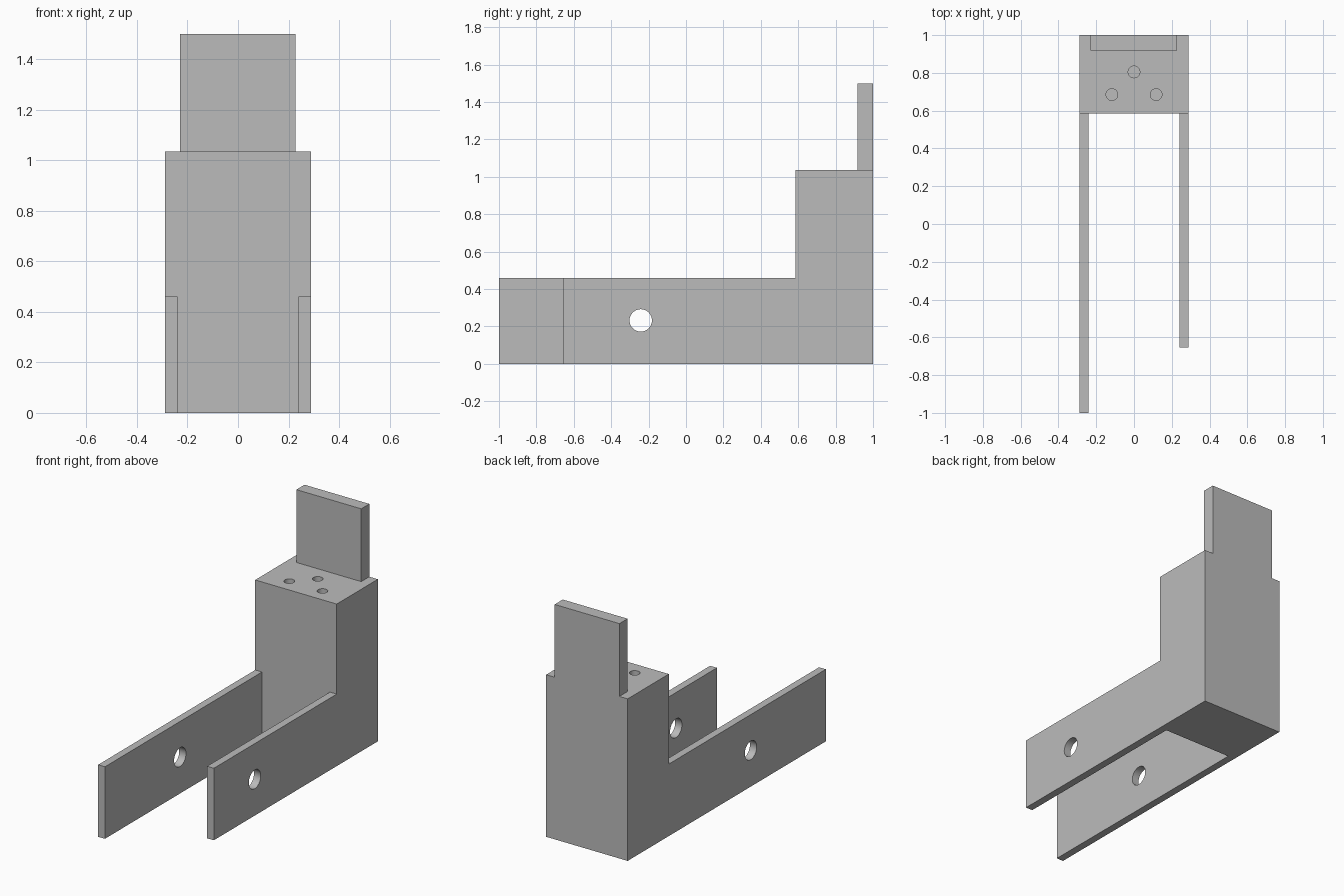
import bpy
import math

if "Cube" in bpy.data.objects:
    bpy.data.objects.remove(bpy.data.objects["Cube"])

grey = bpy.data.materials.new("plain grey")
grey.diffuse_color = (0.5, 0.5, 0.5, 1.0)
grey.use_nodes = True
grey.node_tree.nodes["Principled BSDF"].inputs["Base Color"].default_value = grey.diffuse_color


def box(name, x, y, z):
    """Box spanning the given (min, max) ranges."""
    bpy.ops.mesh.primitive_cube_add(size=1, location=[(a + b) / 2 for a, b in (x, y, z)])
    ob = bpy.context.object
    ob.name = name
    ob.scale = [b - a for a, b in (x, y, z)]
    bpy.ops.object.transform_apply(location=False, rotation=False, scale=True)
    ob.data.materials.append(grey)
    return ob


def drill(ob, centre, radius, depth, rotation=(0, 0, 0)):
    """Cut a round hole, then remove the cutter."""
    bpy.ops.mesh.primitive_cylinder_add(vertices=32, radius=radius, depth=depth,
                                        location=centre, rotation=rotation)
    cutter = bpy.context.object
    cutter.hide_render = True
    cutter.data.materials.append(grey)
    mod = ob.modifiers.new("hole", 'BOOLEAN')
    mod.operation = 'DIFFERENCE'
    mod.solver = 'EXACT'
    mod.object = cutter
    bpy.ops.object.select_all(action='DESELECT')
    ob.select_set(True)
    bpy.context.view_layer.objects.active = ob
    bpy.ops.object.modifier_apply(modifier=mod.name)
    bpy.data.objects.remove(cutter)
    bpy.ops.object.shade_smooth_by_angle(angle=math.radians(30))


HALF, ARM, BLOCK_FRONT, BLOCK_TOP = 0.288, 0.048, 0.585, 1.035

# Upright block with three blind holes in its top
block = box("upright_block", (-HALF, HALF), (BLOCK_FRONT, 1.0), (0, BLOCK_TOP))
for x, y in ((-0.117, 0.685), (0.117, 0.685), (0.0, 0.805)):
    drill(block, (x, y, BLOCK_TOP), 0.031, 0.4)

# Back plate standing on the block
box("back_plate", (-0.23, 0.228), (0.918, 1.0), (BLOCK_TOP, 1.5))

# Side arms of unequal length, each with a cross hole
for name, x, front in (("left_arm", (-HALF, -HALF + ARM), -1.0),
                       ("right_arm", (HALF - ARM, HALF), -0.655)):
    arm = box(name, x, (front, BLOCK_FRONT), (0, 0.46))
    drill(arm, (sum(x) / 2, -0.242, 0.232), 0.06, 0.2, (0, math.pi / 2, 0))
